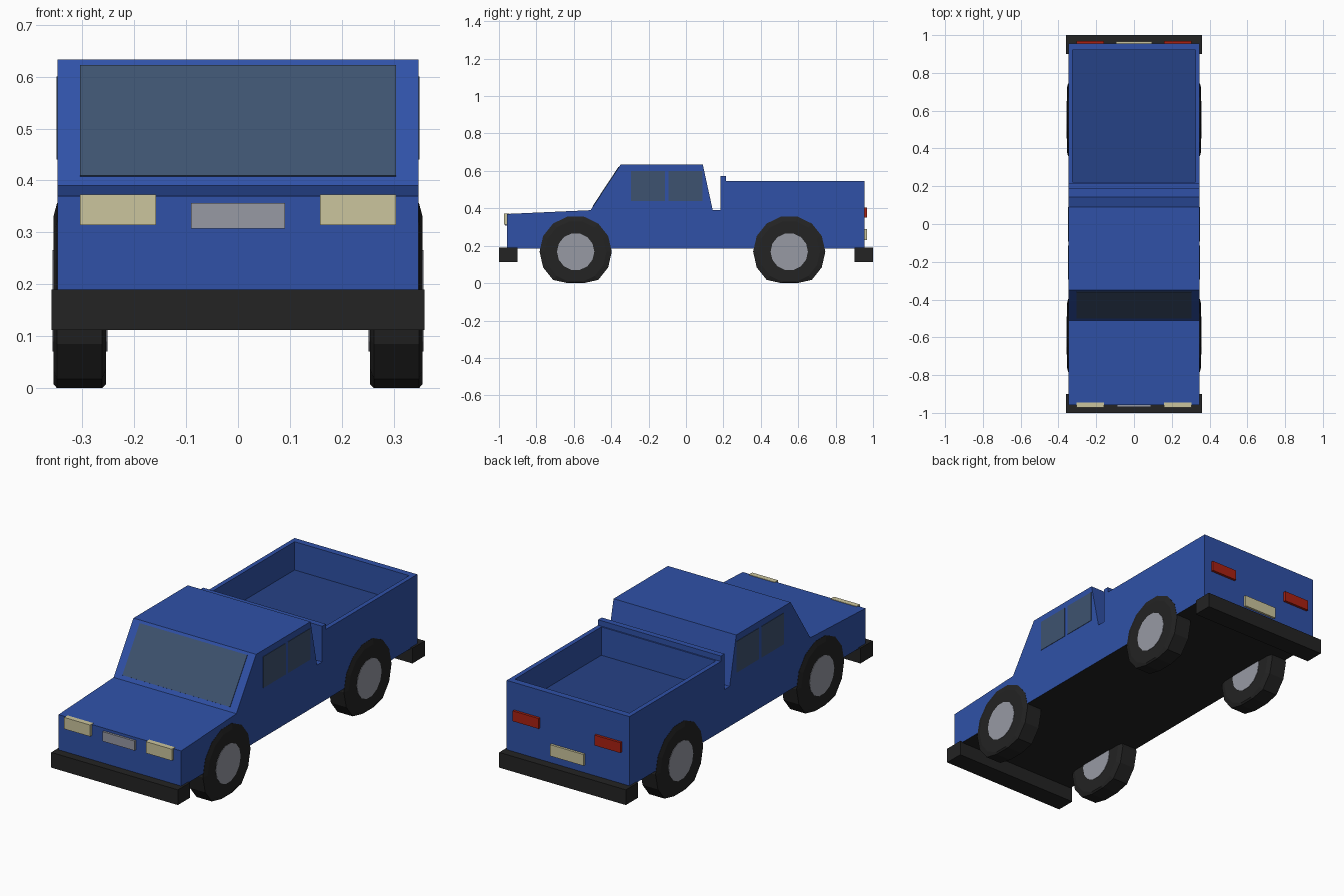
import bpy, bmesh, math
from mathutils import Vector

if "Cube" in bpy.data.objects:
    bpy.data.objects.remove(bpy.data.objects["Cube"])

def mat(name, r, g, b):
    m = bpy.data.materials.new(name)
    m.diffuse_color = (r, g, b, 1)
    m.use_nodes = True
    m.node_tree.nodes["Principled BSDF"].inputs["Base Color"].default_value = m.diffuse_color
    return m

BLUE = mat("blue paint", 0.029, 0.083, 0.39)
BED = mat("dark blue bed", 0.019, 0.054, 0.24)
BLACK = mat("black rubber", 0.017, 0.017, 0.017)
GLASS = mat("tinted glass", 0.048, 0.086, 0.16)
METAL = mat("grey metal", 0.31, 0.32, 0.37)
CREAM = mat("cream lamp", 0.60, 0.56, 0.34)
RED = mat("red lamp", 0.40, 0.015, 0.006)

def finish(bm, name, *mats):
    bmesh.ops.recalc_face_normals(bm, faces=bm.faces)
    me = bpy.data.meshes.new(name)
    bm.to_mesh(me)
    bm.free()
    for m in mats:
        me.materials.append(m)
    ob = bpy.data.objects.new(name, me)
    bpy.context.collection.objects.link(ob)
    return ob

def box(name, x, y, z, m):
    bm = bmesh.new()
    bmesh.ops.create_cube(bm, size=1)
    for v in bm.verts:
        v.co = [(a + b) / 2 + c * (b - a) for c, (a, b) in zip(v.co, (x, y, z))]
    return finish(bm, name, m)

def lathe(name, rings, y, z, side, m, n=14):
    # rings of (x, radius) around a sideways axle, pressed flat on the ground
    bm = bmesh.new()
    loops = []
    for x, r in rings:
        loops.append([bm.verts.new((side * x, y + r * math.cos(2 * math.pi * i / n),
                                    max(0, z + r * math.sin(2 * math.pi * i / n))))
                      for i in range(n)])
    for a, b in zip(loops, loops[1:]):
        for i in range(n):
            j = (i + 1) % n
            bm.faces.new((a[i], a[j], b[j], b[i]))
    bm.faces.new(loops[0])
    bm.faces.new(loops[-1])
    return finish(bm, name, m)

# Body: side profile extruded across the width
W = 0.348
profile = [(-0.957, 0.185), (-0.957, 0.37), (-0.51, 0.39), (-0.35, 0.633),
           (0.09, 0.633), (0.143, 0.39), (0.185, 0.39), (0.185, 0.573),
           (0.215, 0.573), (0.215, 0.545), (0.955, 0.545), (0.955, 0.185)]
bm = bmesh.new()
left = bm.faces.new([bm.verts.new((-W, y, z)) for y, z in profile])
ext = bmesh.ops.extrude_face_region(bm, geom=[left])["geom"]
bmesh.ops.translate(bm, vec=(2 * W, 0, 0),
                    verts=[g for g in ext if isinstance(g, bmesh.types.BMVert)])
bmesh.ops.recalc_face_normals(bm, faces=bm.faces)
# Cargo bed: inset the rear deck and sink it
deck = next(f for f in bm.faces if f.normal.z > 0.9 and f.calc_center_median().y > 0.4)
bmesh.ops.inset_region(bm, faces=[deck], thickness=0.033)
for v in deck.verts:
    v.co.y = 0.222 if v.co.y < 0.5 else 0.922
floor = bmesh.ops.extrude_face_region(bm, geom=[deck])["geom"]
bmesh.ops.translate(bm, vec=(0, 0, -0.145),
                    verts=[g for g in floor if isinstance(g, bmesh.types.BMVert)])
if deck.is_valid:
    bmesh.ops.delete(bm, geom=[deck], context='FACES_ONLY')
bmesh.ops.recalc_face_normals(bm, faces=bm.faces)
for f in bm.faces:
    c = f.calc_center_median()
    if c.z < 0.19:
        f.material_index = 1      # underside
    elif abs(c.z - 0.4) < 0.005 and c.y > 0.4 and abs(f.normal.z) > 0.9:
        f.material_index = 2      # bed floor
finish(bm, "body", BLUE, BLACK, BED)

# Windscreen: thin plate lying on the slope
a, b = Vector((0, -0.51, 0.39)), Vector((0, -0.35, 0.633))
nrm = Vector((0, -(b - a).z, (b - a).y)).normalized() * 0.003
bm = bmesh.new()
quad = []
for x, z in ((-0.305, 0.408), (0.305, 0.408), (0.305, 0.621), (-0.305, 0.621)):
    p = a.lerp(b, (z - a.z) / (b.z - a.z))
    quad.append(Vector((x, p.y, p.z)))
lo = [bm.verts.new(p - nrm) for p in quad]
hi = [bm.verts.new(p + nrm) for p in quad]
bm.faces.new(lo)
bm.faces.new(hi)
for i in range(4):
    j = (i + 1) % 4
    bm.faces.new((lo[i], lo[j], hi[j], hi[i]))
finish(bm, "windscreen", GLASS)

# Bumpers, grille and rear plate
for name, y in (("front_bumper", (-1, -0.9)), ("rear_bumper", (0.9, 1))):
    box(name, (-0.359, 0.359), y, (0.112, 0.19), BLACK)
box("grille", (-0.091, 0.091), (-0.968, -0.95), (0.307, 0.356), METAL)
box("rear_plate", (-0.095, 0.095), (0.95, 0.967), (0.23, 0.288), CREAM)

# Paired parts on both sides
for side, tag in ((-1, "left"), (1, "right")):
    lampx = sorted((side * 0.158, side * 0.305))
    box(tag + "_headlight", lampx, (-0.972, -0.945), (0.314, 0.373), CREAM)
    box(tag + "_tail_light", lampx, (0.95, 0.968), (0.352, 0.405), RED)
    glassx = sorted((side * 0.344, side * 0.350))
    box(tag + "_front_window", glassx, (-0.295, -0.113), (0.44, 0.6), GLASS)
    box(tag + "_rear_window", glassx, (-0.093, 0.089), (0.44, 0.6), GLASS)
    for end, y in (("front", -0.59), ("rear", 0.552)):
        lathe(f"{tag}_{end}_tyre", [(0.254, 0.165), (0.262, 0.193),
              (0.349, 0.193), (0.356, 0.165)], y, 0.168, side, BLACK)
        lathe(f"{tag}_{end}_hub", [(0.252, 0.1), (0.358, 0.1)], y, 0.168, side, METAL)
